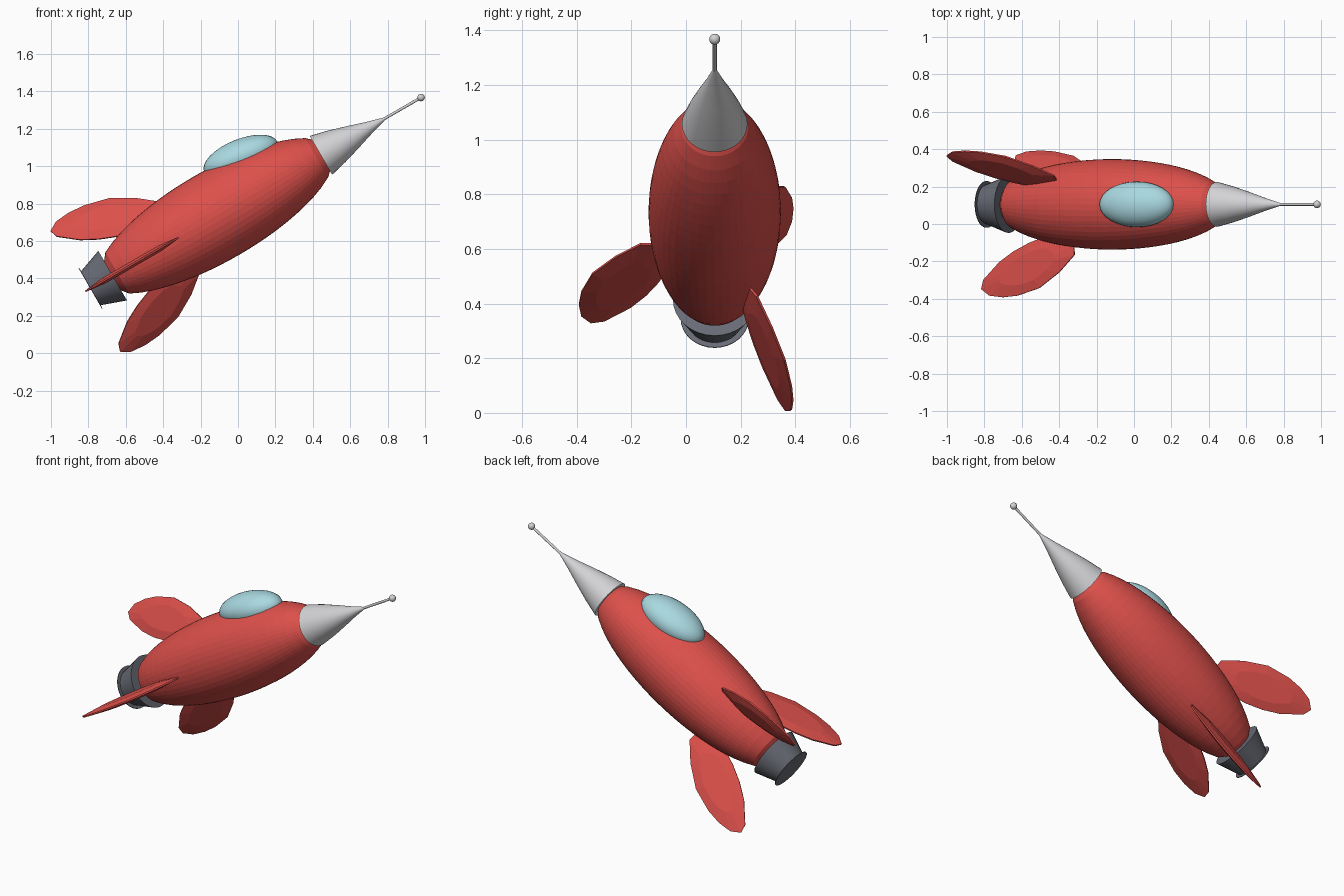
import bpy, bmesh
from math import radians, pi, sin, cos, sqrt
from mathutils import Matrix, Vector

cube = bpy.data.objects.get("Cube")
if cube:
    bpy.data.objects.remove(cube, do_unlink=True)

# The rocket is built along local +x, then pitched nose-up
POSE = Matrix.Translation((0, 0.105, 0.802)) @ Matrix.Rotation(radians(-30), 4, 'Y')


def material(name, colour):
    m = bpy.data.materials.new(name)
    m.use_nodes = True
    rgba = (*colour, 1)
    m.diffuse_color = rgba
    m.node_tree.nodes["Principled BSDF"].inputs["Base Color"].default_value = rgba
    return m


RED = material("red paint", (0.72, 0.08, 0.07))
SILVER = material("silver", (0.65, 0.65, 0.67))
GREY = material("dark grey metal", (0.14, 0.15, 0.18))
GLASS = material("pale blue glass", (0.40, 0.69, 0.75))


def finish(name, bm, mat, local=Matrix()):
    bmesh.ops.recalc_face_normals(bm, faces=bm.faces)
    mesh = bpy.data.meshes.new(name)
    bm.to_mesh(mesh)
    bm.free()
    mesh.materials.append(mat)
    obj = bpy.data.objects.new(name, mesh)
    bpy.context.collection.objects.link(obj)
    obj.matrix_world = POSE @ local
    return obj


def smooth(obj, angle):
    bpy.ops.object.select_all(action='DESELECT')
    obj.select_set(True)
    bpy.context.view_layer.objects.active = obj
    bpy.ops.object.shade_smooth_by_angle(angle=radians(angle))


def lathe(name, profile, mat, segments=32):
    """Revolve (distance, radius) pairs about the long axis and cap both ends."""
    bm = bmesh.new()
    rings = []
    for s, r in profile:
        angles = [2 * pi * i / segments for i in range(segments)]
        rings.append([bm.verts.new((s, r * cos(a), r * sin(a))) for a in angles])
    for a, b in zip(rings, rings[1:]):
        for i in range(segments):
            j = (i + 1) % segments
            bm.faces.new((a[i], a[j], b[j], b[i]))
    bm.faces.new(rings[0])
    bm.faces.new(rings[-1])
    return finish(name, bm, mat)


def ellipsoid(name, centre, size, mat, tilt=0):
    bm = bmesh.new()
    bmesh.ops.create_uvsphere(bm, u_segments=32, v_segments=16, radius=1)
    bmesh.ops.scale(bm, vec=size, verts=bm.verts)
    local = Matrix.Translation(centre) @ Matrix.Rotation(radians(tilt), 4, 'Y')
    return finish(name, bm, mat, local)


# Hull: a truncated ellipsoid with short chamfered ends
stations = [-0.745 + 1.23 * i / 22 for i in range(23)]
hull = [(s, 0.242 * sqrt(1 - ((s + 0.135) / 0.718) ** 2)) for s in stations]
lathe("hull", [(-0.775, 0.09)] + hull + [(0.515, 0.095)], RED, 48)

# Nose cone, antenna and tip ball
smooth(lathe("nose_cone", [(0.512, 0.12), (0.61, 0.096), (0.71, 0.066),
                           (0.81, 0.034), (0.905, 0.007)], SILVER), 30)
smooth(lathe("antenna", [(0.88, 0.0075), (1.13, 0.0075)], SILVER, 12), 40)
smooth(ellipsoid("antenna_ball", (1.13, 0, 0), (0.02, 0.02, 0.02), SILVER), 40)

# Exhaust: tapered cup with a thin rim disc
smooth(lathe("exhaust_nozzle", [(-0.774, 0.153), (-0.908, 0.105)], GREY), 30)
lathe("exhaust_rim", [(-0.908, 0.125), (-0.912, 0.125)], GREY)

# Canopy bubble
smooth(ellipsoid("canopy", (0.137, 0, 0.207), (0.212, 0.122, 0.095), GLASS, 8), 30)

# Fins: leaf outline as (distance, radius), with a lens-like thickness
LEAF = [(-0.942, 0.453), (-0.892, 0.488), (-0.81, 0.497), (-0.719, 0.488),
        (-0.583, 0.447), (-0.46, 0.362), (-0.367, 0.27), (-0.37, 0.22),
        (-0.45, 0.165), (-0.54, 0.17), (-0.645, 0.205), (-0.74, 0.25),
        (-0.83, 0.308), (-0.929, 0.404)]


def fin(name, roll):
    bm = bmesh.new()
    mid = Vector((-0.65, -0.34))
    rings = []
    for scale, z in ((0.6, 0.017), (1, 0.004), (1, -0.004), (0.6, -0.017)):
        points = [mid + (Vector((s, -r)) - mid) * scale for s, r in LEAF]
        rings.append([bm.verts.new((p.x, p.y, z)) for p in points])
    n = len(LEAF)
    for a, b in zip(rings, rings[1:]):
        for i in range(n):
            j = (i + 1) % n
            bm.faces.new((a[i], a[j], b[j], b[i]))
    bm.faces.new(rings[0])
    bm.faces.new(rings[-1])
    finish(name, bm, RED, Matrix.Rotation(radians(roll), 4, 'X'))


for name, roll in (("front_fin", 0), ("upper_back_fin", 235), ("lower_back_fin", 125)):
    fin(name, roll)
